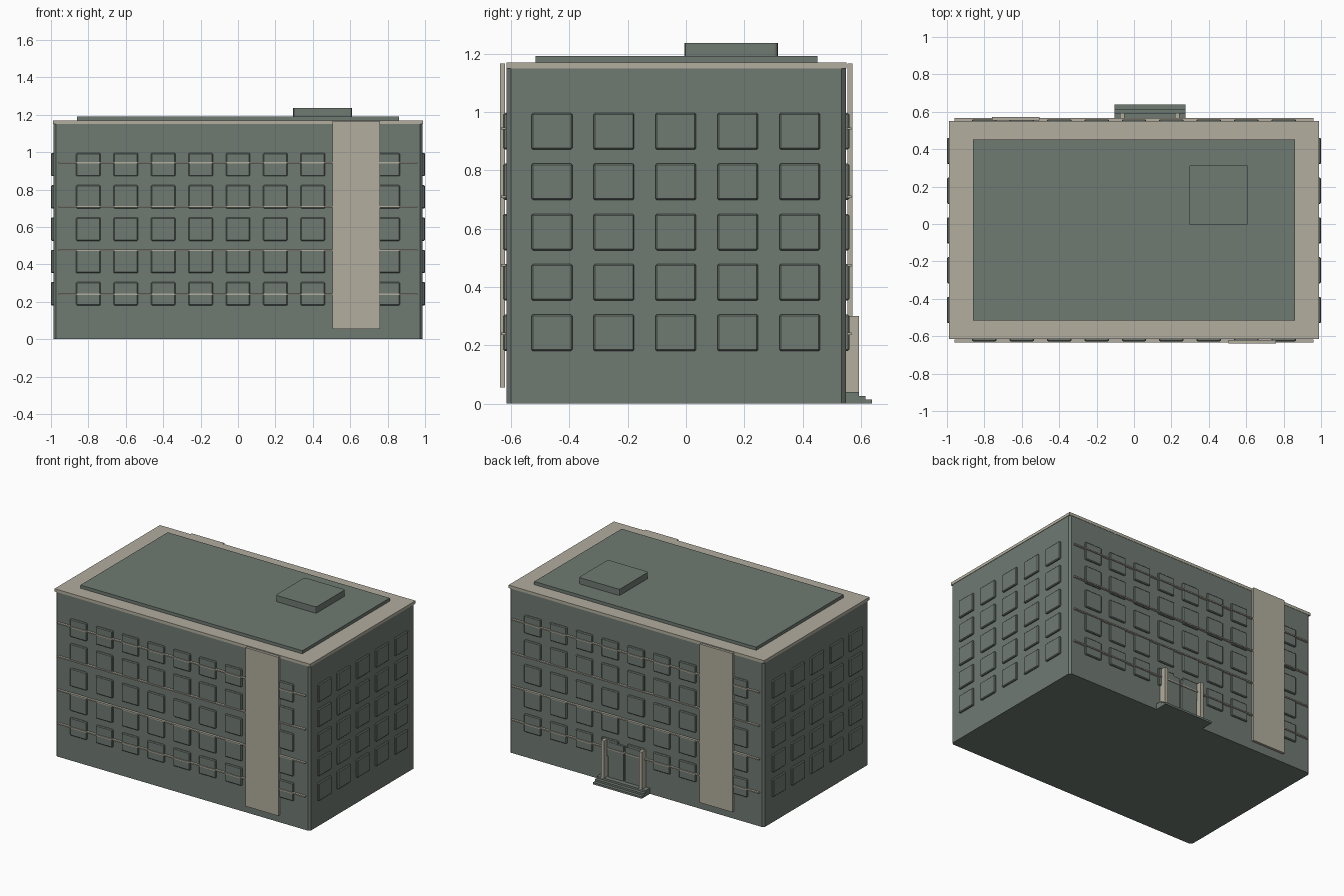
import bpy
import bmesh
from mathutils import Vector

cube = bpy.data.objects.get("Cube")
if cube:
    bpy.data.objects.remove(cube, do_unlink=True)


def material(name, rgb):
    m = bpy.data.materials.new(name)
    m.use_nodes = True
    color = (*rgb, 1)
    m.diffuse_color = color
    m.node_tree.nodes["Principled BSDF"].inputs["Base Color"].default_value = color
    return m


GREEN = material("grey_green", (0.162, 0.195, 0.171))
BEIGE = material("warm_beige", (0.445, 0.418, 0.342))


def boxes(name, spans, mat, bevel=0.0, vertical_only=False, segments=1):
    """One object made of boxes, each given as (x0, x1, y0, y1, z0, z1)."""
    bm = bmesh.new()
    for x0, x1, y0, y1, z0, z1 in spans:
        verts = bmesh.ops.create_cube(bm, size=1)["verts"]
        for v in verts:
            v.co = Vector((x0 if v.co.x < 0 else x1,
                           y0 if v.co.y < 0 else y1,
                           z0 if v.co.z < 0 else z1))
    if bevel:
        edges = bm.edges[:]
        if vertical_only:
            edges = [e for e in edges if abs(e.verts[0].co.z - e.verts[1].co.z) > 1e-4]
        bmesh.ops.bevel(bm, geom=edges, offset=bevel, segments=segments,
                        profile=0.5, affect='EDGES')
    bmesh.ops.recalc_face_normals(bm, faces=bm.faces)
    mesh = bpy.data.meshes.new(name)
    bm.to_mesh(mesh)
    bm.free()
    mesh.materials.append(mat)
    obj = bpy.data.objects.new(name, mesh)
    bpy.context.collection.objects.link(obj)
    return obj


FRONT, BACK, SIDE = -0.615, 0.548, 0.987

# Main block and roof
boxes("building_body", [(-SIDE, SIDE, FRONT, BACK, 0, 1.15)], GREEN, 0.014, True)
boxes("roof_cornice", [(-0.99, 0.99, FRONT - 0.001, 0.55, 1.15, 1.17)], BEIGE)
boxes("roof_slab", [(-0.86, 0.86, -0.516, 0.451, 1.17, 1.192)], GREEN)
boxes("roof_hatch", [(0.295, 0.61, -0.006, 0.315, 1.192, 1.236)], GREEN, 0.012, True, 2)

# Window grids on all four walls
levels = [0.243 + 0.1727 * i for i in range(5)]
columns = [-0.8 + 0.2 * i for i in range(9)]
rows = [-0.46 + 0.2125 * i for i in range(5)]
H = 0.0625
for name, y0, y1 in (("front_windows", FRONT - 0.012, FRONT + 0.012),
                     ("back_windows", BACK - 0.012, BACK + 0.012)):
    boxes(name, [(x - 0.065, x + 0.065, y0, y1, z - H, z + H)
                 for x in columns for z in levels], GREEN, 0.005)
for name, s in (("left_windows", 1), ("right_windows", -1)):
    x0, x1 = sorted((s * 0.975, s))
    boxes(name, [(x0, x1, y - 0.07, y + 0.07, z - H, z + H)
                 for y in rows for z in levels], GREEN, 0.005)

# Thin bands between floors and the tall stair panel, front and back
band_levels = [0.24 + 0.2345 * i for i in range(4)]
for side, y0, y1 in (("front", -0.634, -0.618), ("back", 0.552, 0.567)):
    boxes(side + "_bands", [(-0.96, 0.96, y0, y1, z - 0.004, z + 0.004)
                            for z in band_levels], BEIGE)
boxes("front_stair_panel", [(0.505, 0.76, -0.638, -0.62, 0.055, 1.166)], BEIGE)
boxes("back_stair_panel", [(-0.76, -0.505, 0.554, 0.571, 0.055, 1.166)], BEIGE)

# Back entrance: steps, pillars and double door
boxes("entrance_steps", [(-0.104, 0.275, 0.54, 0.638 - 0.0225 * i, 0.0133 * i, 0.0133 * (i + 1))
                         for i in range(3)], GREEN)
boxes("entrance_pillars", [(x - 0.012, x + 0.012, 0.545, 0.593, 0.04, 0.3)
                           for x in (-0.062, 0.232)], BEIGE)
boxes("entrance_doors", [(x - 0.06, x + 0.06, 0.545, 0.562, 0.04, 0.285)
                         for x in (0.018, 0.152)], GREEN)
